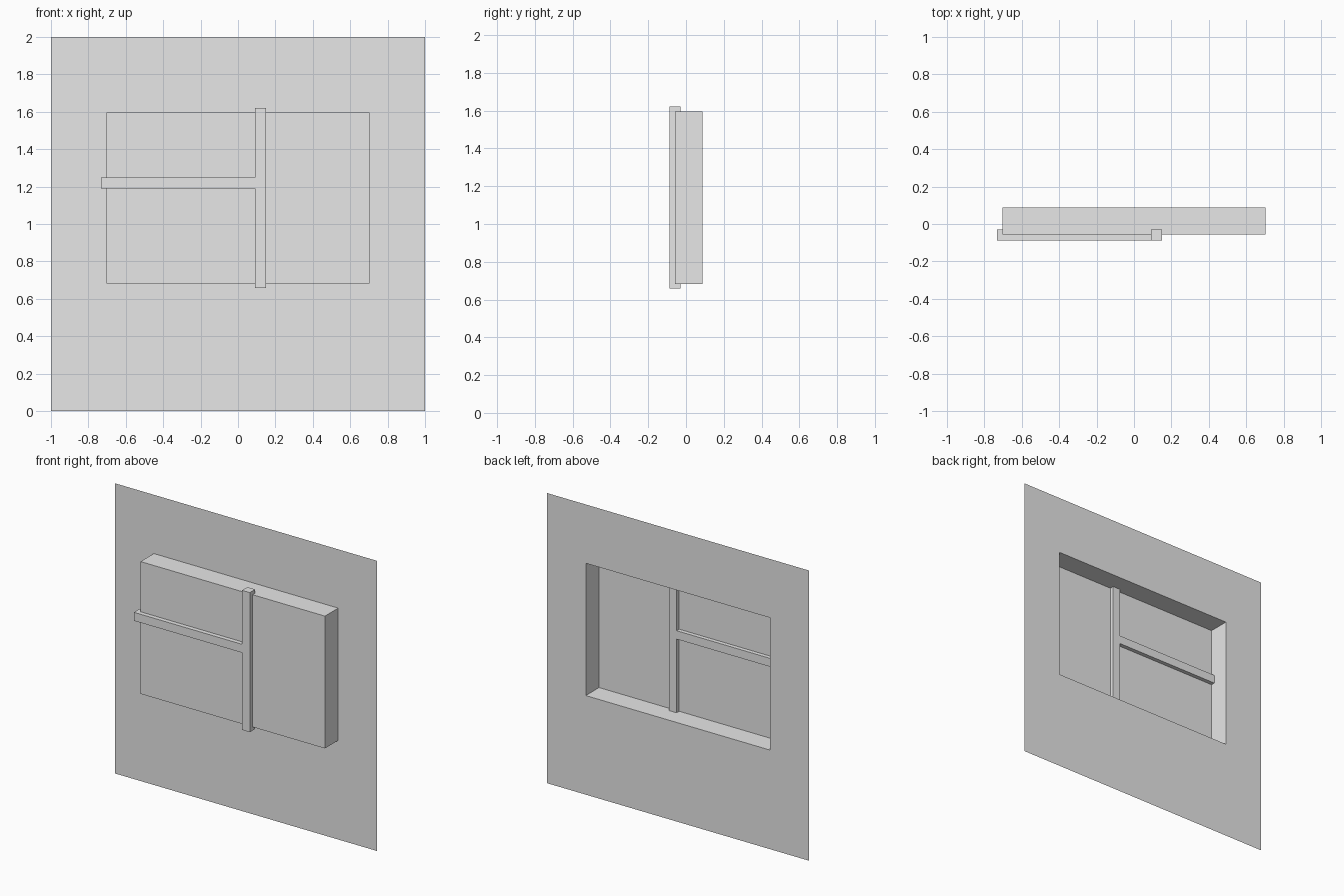
import bpy, bmesh

if "Cube" in bpy.data.objects:
    bpy.data.objects.remove(bpy.data.objects["Cube"])

BACK, PANE = 0.0875, -0.057            # wall plane and window pane depth
BAR_FRONT, BAR_BACK = -0.0875, -0.029  # glazing bars straddle the pane

grey = bpy.data.materials.new("light grey")
grey.diffuse_color = (0.8, 0.8, 0.8, 1.0)
grey.use_nodes = True
grey.node_tree.nodes["Principled BSDF"].inputs["Base Color"].default_value = grey.diffuse_color


def finish(bm, name):
    mesh = bpy.data.meshes.new(name)
    bm.to_mesh(mesh)
    bm.free()
    mesh.materials.append(grey)
    obj = bpy.data.objects.new(name, mesh)
    bpy.context.collection.objects.link(obj)
    return obj


def rect_ring(bm, x0, x1, z0, z1, y):
    return [bm.verts.new((x, y, z)) for x, z in ((x0, z0), (x1, z0), (x1, z1), (x0, z1))]


# Wall sheet with a window box pushed out of its front
bm = bmesh.new()
opening = (-0.703, 0.703, 0.683, 1.595)
rings = [rect_ring(bm, -1, 1, 0, 2, BACK),
         rect_ring(bm, *opening, BACK),
         rect_ring(bm, *opening, PANE)]
for a, b in zip(rings, rings[1:]):
    for i in range(4):
        j = (i + 1) % 4
        bm.faces.new((a[i], a[j], b[j], b[i]))
bm.faces.new(rings[-1])
finish(bm, "wall_with_window_box")

# T-shaped glazing bars: an upright with one side arm, extruded through the pane
left, x0, x1 = -0.732, 0.092, 0.151
low, z0, z1, high = 0.659, 1.191, 1.249, 1.621
outline = [(x0, low), (x1, low), (x1, high), (x0, high),
           (x0, z1), (left, z1), (left, z0), (x0, z0)]
bm = bmesh.new()
face = bm.faces.new([bm.verts.new((x, BAR_FRONT, z)) for x, z in outline])
ext = bmesh.ops.extrude_face_region(bm, geom=[face], use_keep_orig=True)
moved = [v for v in ext["geom"] if isinstance(v, bmesh.types.BMVert)]
bmesh.ops.translate(bm, verts=moved, vec=(0, BAR_BACK - BAR_FRONT, 0))
bmesh.ops.recalc_face_normals(bm, faces=bm.faces)
finish(bm, "glazing_bars")
